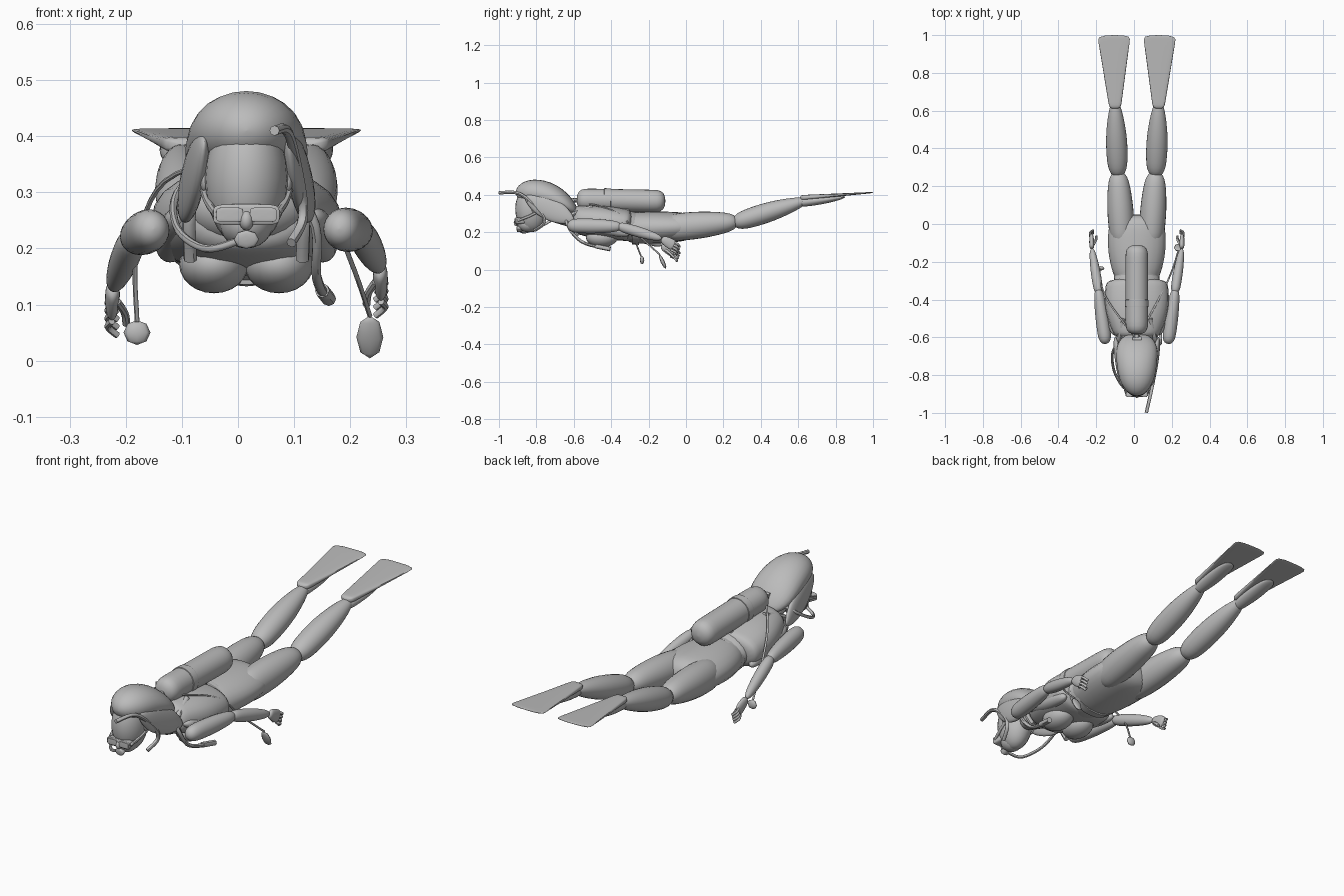
import bpy, math
from mathutils import Vector

if "Cube" in bpy.data.objects:
    bpy.data.objects.remove(bpy.data.objects["Cube"], do_unlink=True)

GREY = (0.5, 0.5, 0.5, 1)
grey = bpy.data.materials.new("plain grey")
grey.use_nodes = True
grey.diffuse_color = GREY
grey.node_tree.nodes["Principled BSDF"].inputs["Base Color"].default_value = GREY
CENTRE = 0.015
parts = []


def skin(name, points, sizes, sides, power=1):
    """Join rings of given half width and half height, swept along the points."""
    verts, faces = [], []
    side = previous = None
    for i, (point, (width, height)) in enumerate(zip(points, sizes)):
        after, before = points[min(i + 1, len(points) - 1)], points[max(i - 1, 0)]
        tangent = (after - before).normalized()
        if side is None:
            side = Vector((1, 0, 0)) if abs(tangent.x) < 0.8 else Vector((0, 1, 0))
        else:
            side = previous.rotation_difference(tangent) @ side
        side = (side - tangent * side.dot(tangent)).normalized()
        previous, up = tangent, side.cross(tangent)
        for k in range(sides):
            angle = math.tau * k / sides
            u, v = (math.copysign(abs(f) ** power, f) for f in (math.cos(angle), math.sin(angle)))
            verts.append(point + side * u * width + up * v * height)
    for start in range(0, len(verts) - sides, sides):
        for k in range(sides):
            n = (k + 1) % sides
            faces.append((start + k, start + n, start + sides + n, start + sides + k))
    faces.append(tuple(reversed(range(sides))))
    faces.append(tuple(range(len(verts) - sides, len(verts))))
    mesh = bpy.data.meshes.new(name)
    mesh.from_pydata(verts, [], faces)
    mesh.materials.append(grey)
    ob = bpy.data.objects.new(name, mesh)
    bpy.context.collection.objects.link(ob)
    parts.append(ob)


def limb(name, start, end, first, last, bulge=(0, 0), arch=0, blunt=8, power=1, sides=24, rings=20):
    """Tapered form with round ends; it swells by bulge and rises by arch in the middle."""
    points, sizes = [], []
    for i in range(rings + 1):
        t = (1 - math.cos(math.pi * i / rings)) / 2
        swell = math.sin(math.pi * t)
        taper = math.sqrt(max(1 - abs(2 * t - 1) ** blunt, 0.0001))
        points.append(Vector(start).lerp(Vector(end), t) + Vector((0, 0, arch * swell)))
        sizes.append([(a + (b - a) * t + c * swell) * taper for a, b, c in zip(first, last, bulge)])
    skin(name, points, sizes, sides, power)


def tube(name, path, radius, steps=6):
    """Round hose that runs smoothly through the path."""
    keys = [Vector(p) for p in path]
    keys = [keys[0]] + keys + [keys[-1]]
    points = []
    for p, q, r, w in zip(keys, keys[1:], keys[2:], keys[3:]):
        for i in range(steps):
            t = i / steps
            points.append(q + (r - p) * t / 2 + (p - q * 2.5 + r * 2 - w / 2) * t ** 2
                          + ((q - r) * 3 + w - p) / 2 * t ** 3)
    points.append(keys[-1])
    skin(name, points, [(radius, radius)] * len(points), sides=8)


def ball(name, location, size, segments=24, tilt=0):
    bpy.ops.mesh.primitive_uv_sphere_add(segments=segments, ring_count=segments // 2,
                                         location=location, rotation=(math.radians(tilt), 0, 0))
    ob = bpy.context.object
    ob.name, ob.scale = name, size
    ob.data.materials.append(grey)
    parts.append(ob)


def mid(y, z):
    return CENTRE, y, z


# Torso, vest and belt
limb("neck", mid(-.76, .31), mid(-.56, .26), (.04, .04), (.07, .05))
limb("chest", mid(-.64, .28), mid(-.22, .22), (.1, .06), (.11, .08), bulge=(.03, .01))
limb("hips", mid(-.34, .22), mid(.05, .23), (.1, .08), (.14, .07), bulge=(.03, .01))
limb("vest", mid(-.61, .27), mid(-.29, .235), (.11, .07), (.16, .08), bulge=(.03, .015), blunt=20, power=.85)
limb("weight_belt", mid(-.29, .22), mid(-.25, .22), (.12, .085), (.122, .088), blunt=40)

# Head and hair
ball("head", mid(-.825, .325), (.074, .088, .125))
ball("jaw", mid(-.845, .245), (.048, .055, .045))
limb("hair", mid(-.91, .41), mid(-.58, .3), (.07, .06), (.11, .035), bulge=(.015, .025), arch=.04, blunt=4)

# Mask, regulator and air tank
limb("mask_frame", mid(-.86, .262), mid(-.912, .26), (.05, .016), (.06, .019), blunt=40, power=.4)
ball("nose_pocket", mid(-.905, .25), (.013, .016, .018))
limb("regulator", mid(-.86, .222), mid(-.906, .215), (.014, .01), (.024, .018), blunt=12, sides=8)
limb("air_tank", mid(-.585, .374), mid(-.11, .365), (.06, .06), (.06, .06), blunt=14)
limb("tank_band", mid(-.44, .372), mid(-.4, .371), (.063, .063), (.063, .063), blunt=40)
limb("tank_bracket", mid(-.5, .31), mid(-.3, .3), (.04, .03), (.04, .03), blunt=40, power=.4)
valve = Vector(mid(-.61, .37))
knob = Vector((.024, 0, 0))
tube("valve_stem", [mid(-.57, .37), mid(-.625, .37)], .012)
tube("valve_knob", [valve - knob, valve + knob], .014)

# Hoses, gauges and snorkel
tube("regulator_hose", [(0, -.89, .213), (-.06, -.86, .2), (-.11, -.76, .24), (-.1, -.65, .31), valve], .007)
tube("right_gauge_hose", [valve, (-.13, -.42, .32), (-.18, -.3, .2), (-.18, -.24, .07)], .0045)
ball("right_gauge", (-.18, -.235, .05), (.024, .012, .022), segments=8)
tube("left_gauge_hose", [valve, (.14, -.38, .31), (.2, -.25, .18), (.235, -.14, .08)], .0045)
ball("left_gauge", (.235, -.125, .042), (.024, .011, .042), segments=8, tilt=25)
tube("inflator_hose", [valve, (.13, -.64, .26), (.14, -.56, .15), (.16, -.41, .11)], .009)
tube("inflator_handle", [(.15, -.48, .125), (.162, -.405, .11)], .013)
tube("snorkel", [(.065, -1, .41), (.09, -.89, .405), (.112, -.78, .31), (.115, -.76, .25), (.095, -.81, .21)], .009)

for sign, tag, drop in ((1, "left_", 0), (-1, "right_", .035)):
    def at(x, y, z):
        return CENTRE + sign * x, y, z

    # Face and chest details
    ball(tag + "breast", at(.058, -.45, .172), (.062, .085, .052))
    ball(tag + "ear", at(.075, -.81, .325), (.008, .016, .024))
    limb(tag + "hair_lock", at(.075, -.86, .39), at(.115, -.6, .26), (.014, .03), (.014, .03), bulge=(.005, .03), blunt=4)
    limb(tag + "lens", at(.03, -.9, .26), at(.03, -.916, .26), (.024, .013), (.024, .013), blunt=40, power=.4)
    tube(tag + "mask_strap", [at(.055, -.9, .262), at(.07, -.84, .285), at(.08, -.77, .32)], .007)

    # Vest strap and loose flap
    tube(tag + "shoulder_strap", [at(.07, -.5, .335), at(.1, -.62, .28), at(.1, -.58, .18)], .012)
    limb(tag + "vest_flap", at(.11, -.59, .26), at(.14, -.3, .19), (.03, .02), (.02, .02), bulge=(.01, .015))

    # Arm in two overlapping pieces
    elbow = at(.205, -.34, .23 - drop / 3)
    wrist = at(.238, -.13, .165 - drop)
    limb(tag + "upper_arm", at(.165, -.635, .235), elbow, (.034, .036), (.023, .025), bulge=(.006, .008))
    limb(tag + "forearm", at(.2, -.37, .235 - drop / 3), wrist, (.024, .024), (.014, .016), bulge=(.006, .008))

    # Hand with curled fingers and thumb
    limb(tag + "palm", wrist, at(.24, -.06, .125 - drop), (.012, .018), (.01, .028), bulge=(.002, .004))
    for i in range(4):
        z, y = .147 - drop - i * .014, -.068 - i * .005
        tube(f"{tag}finger_{i + 1}", [at(.24, y, z), at(.247, y + .022, z - .01), at(.23, y + .035, z - .025)], .006)
    tube(tag + "thumb", [at(.23, -.11, .14 - drop), at(.217, -.085, .12 - drop), at(.214, -.065, .1 - drop)], .007)

    # Leg in two overlapping pieces
    limb(tag + "thigh", at(.075, -.12, .22), at(.1, .28, .257), (.06, .07), (.047, .042), bulge=(.015, .015))
    limb(tag + "shin", at(.1, .25, .247), at(.116, .66, .375), (.047, .045), (.022, .018), bulge=(.02, .02))

    # Foot and swim fin
    limb(tag + "foot", at(.116, .59, .355), at(.12, .85, .388), (.022, .022), (.03, .008), bulge=(.01, .008))
    limb(tag + "fin", at(.115, .61, .384), at(.121, 1, .412), (.03, .014), (.088, .003), blunt=30, power=.55)

# Smooth shading with sharp edges kept
bpy.ops.object.select_all(action="DESELECT")
for ob in parts:
    ob.select_set(True)
bpy.context.view_layer.objects.active = parts[0]
bpy.ops.object.shade_smooth_by_angle(angle=math.radians(45))
